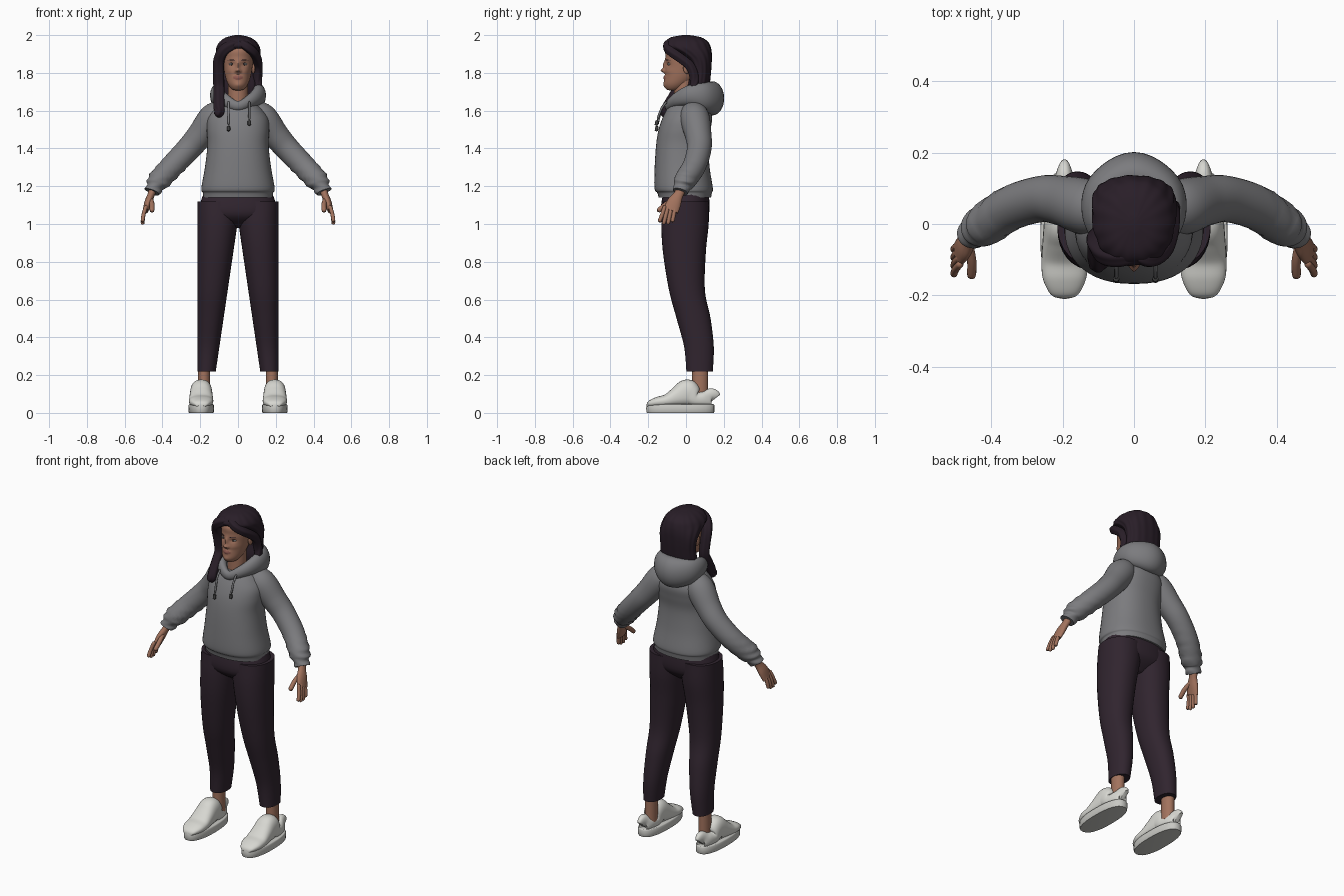
import bpy
import bmesh
import math
from mathutils import Vector

if "Cube" in bpy.data.objects:
    bpy.data.objects.remove(bpy.data.objects["Cube"], do_unlink=True)


def material(name, red, green, blue):
    mat = bpy.data.materials.new(name)
    mat.use_nodes = True
    mat.diffuse_color = (red, green, blue, 1)
    shader = mat.node_tree.nodes["Principled BSDF"]
    shader.inputs["Base Color"].default_value = mat.diffuse_color
    shader.inputs["Roughness"].default_value = 0.8
    return mat


FLEECE = material("grey fleece", 0.2, 0.2, 0.21)
CLOTH = material("dark plum cloth", 0.03, 0.018, 0.028)
HAIR = material("dark hair", 0.022, 0.013, 0.021)
SKIN = material("skin", 0.36, 0.17, 0.11)
LIPS = material("lips", 0.27, 0.1, 0.08)
LEATHER = material("white leather", 0.68, 0.68, 0.64)
RUBBER = material("pale rubber", 0.58, 0.58, 0.55)
EYE_WHITE = material("eye white", 0.4, 0.4, 0.4)
METAL = material("dark metal", 0.05, 0.05, 0.05)

X_AXIS, Y_AXIS, Z_AXIS = Vector((1, 0, 0)), Vector((0, 1, 0)), Vector((0, 0, 1))


def spline(keys, steps, closed):
    """Smooth curve through every key, working on all key values at once."""
    count, rows = len(keys), []
    for i in range(count if closed else count - 1):
        around = [i + offset for offset in (-1, 0, 1, 2)]
        if closed:
            points = [keys[k % count] for k in around]
        else:
            points = [keys[min(max(k, 0), count - 1)] for k in around]
        for step in range(steps):
            t = step / steps
            rows.append([b + t / 2 * (c - a + t * (2 * a - 5 * b + 4 * c - d + t * (3 * (b - c) + d - a)))
                         for a, b, c, d in zip(*points)])
    if not closed:
        rows.append(list(keys[-1]))
    return rows


def finish(name, bm, mat, mirrored):
    bmesh.ops.recalc_face_normals(bm, faces=bm.faces)
    mesh = bpy.data.meshes.new(name)
    bm.to_mesh(mesh)
    bm.free()
    mesh.materials.append(mat)
    obj = bpy.data.objects.new(name, mesh)
    bpy.context.collection.objects.link(obj)
    if mirrored:
        obj.modifiers.new("Mirror", "MIRROR").use_mirror_merge = False
    return obj


def signed_power(value, exponent):
    return math.copysign(abs(value) ** exponent, value)


def loft(name, keys, mat, up=None, sides=32, steps=6, power=2, closed=False,
         mirrored=False, ridges=0, depth=0, blunt=0):
    """Skin rings (x, y, z, radius, radius); level rings, or square to the path if up is given."""
    rows, bm, rings = spline(keys, steps, closed), bmesh.new(), []
    centres = [Vector(row[:3]) for row in rows]
    last = len(rows) - 1
    for i, row in enumerate(rows):
        u, v = X_AXIS, Y_AXIS
        if up is not None:
            after = centres[(i + 1) % len(rows) if closed else min(i + 1, last)]
            before = centres[i - 1 if closed else max(i - 1, 0)]
            tangent = (after - before).normalized()
            v = (up - tangent * up.dot(tangent)).normalized()
            u = v.cross(tangent)
        dome = math.sqrt(1 - abs(2 * i / last - 1) ** blunt) if blunt else 1
        ring = []
        for k in range(sides):
            angle = math.tau * k / sides
            swell = max(dome, 0.02) * (1 + depth * math.sin(ridges * angle + i / 16))
            across = signed_power(math.cos(angle), 2 / power) * row[3] * swell
            along = signed_power(math.sin(angle), 2 / power) * row[-1] * swell
            ring.append(bm.verts.new(centres[i] + u * across + v * along))
        rings.append(ring)
    pairs = list(zip(rings, rings[1:])) + ([(rings[-1], rings[0])] if closed else [])
    for low, high in pairs:
        for k in range(sides):
            n = (k + 1) % sides
            bm.faces.new((low[k], low[n], high[n], high[k]))
    if not closed:
        bm.faces.new(rings[0])
        bm.faces.new(rings[-1])
    return finish(name, bm, mat, mirrored)


def strand(name, points, radius, mat, up, **options):
    """Round-ended tube of one thickness."""
    return loft(name, [(*point, radius) for point in points], mat, up, blunt=8, **options)


def ball(name, centre, size, mat):
    bm = bmesh.new()
    bmesh.ops.create_uvsphere(bm, u_segments=20, v_segments=12, radius=1)
    for vert in bm.verts:
        vert.co = Vector(c + s * p for c, s, p in zip(centre, size, vert.co))
    return finish(name, bm, mat, True)


def level(z, left, right, front, back):
    """Level ring from its extents."""
    return ((left + right) / 2, (front + back) / 2, z, (right - left) / 2, (back - front) / 2)


def centred(rows):
    return [level(z, -half, half, front, back) for z, half, front, back in rows]


# Trousers: seat and two legs whose inner edges spread downwards
loft("trouser_seat", centred([
    (1.17, .18, -.12, .12), (1.05, .2, -.13, .12), (.98, .06, -.05, .05)]), CLOTH, power=2.3)
loft("trouser_legs", [level(z, .15 - .147 * z, .215, front, back) for z, front, back in (
    (1.12, -.12, .12), (1, -.13, .12), (.85, -.122, .105), (.65, -.09, .1),
    (.5, -.05, .13), (.35, -.01, .147), (.22, .002, .142))], CLOTH, power=2.2, mirrored=True)

# Hoodie body with a drawn-in hem
loft("hoodie_body", centred([
    (1.14, .184, -.145, .133), (1.165, .186, -.152, .137), (1.19, .194, -.167, .142),
    (1.3, .175, -.166, .125), (1.42, .162, -.158, .118), (1.5, .166, -.145, .13),
    (1.56, .16, -.125, .138), (1.61, .125, -.1, .125), (1.645, .085, -.075, .1)]),
    FLEECE, sides=48, power=2.3)

# Sleeves, gathered above the cuffs
sleeves = loft("sleeves", [
    (.06, .03, 1.61, .05), (.125, .045, 1.565, .078), (.2, .065, 1.47, .07), (.26, .07, 1.4, .065),
    (.345, .045, 1.31, .062), (.42, -.005, 1.23, .058), (.44, -.02, 1.2, .046), (.455, -.03, 1.17, .04)],
    FLEECE, Y_AXIS, mirrored=True)
for vert in sleeves.data.vertices:
    fade = min(max(1.36 - vert.co.z, 0) * 10, 1)
    vert.co.x += .005 * fade * math.sin(vert.co.z * 150 + vert.co.y * 20)

# Hood folded down around the neck
half_hood = [(.07, -.055, 1.655, .028, .035), (.108, .02, 1.68, .036, .055), (.09, .1, 1.675, .046, .075)]
other_half = [(-x, *rest) for x, *rest in reversed(half_hood)]
loft("hood", [(0, -.093, 1.625, .02, .026), *half_hood, (0, .14, 1.665, .062, .09), *other_half],
     FLEECE, Z_AXIS, closed=True)

# Drawstrings with metal ends
for side, x, end in (("right", -.05, 1.52), ("left", .06, 1.55)):
    strand(side + "_drawstring", [(x, -.1, 1.65), (x, -.13, 1.61), (x, -.152, end)],
           .006, FLEECE, Y_AXIS, sides=8)
    strand(side + "_drawstring_end", [(x, -.152, end), (x, -.158, end - .03)],
           .009, METAL, Y_AXIS, sides=8)

# Hands
loft("palms", [
    (.448, -.022, 1.19, .022, .026), (.46, -.04, 1.155, .019, .026), (.475, -.062, 1.115, .02, .038),
    (.49, -.08, 1.07, .015, .04)], SKIN, Y_AXIS, mirrored=True)
for i, finger in enumerate(("index", "middle", "ring", "little")):
    y = -.11 + .018 * i
    strand(finger + "_fingers", [
        (.485, y, 1.1), (.5, y * 1.15, 1.05), (.506, y * 1.3, .99 + .012 * abs(i - 1.5))],
        .0105, SKIN, Y_AXIS, sides=12, mirrored=True)
strand("thumbs", [(.465, -.05, 1.14), (.455, -.105, 1.105), (.456, -.152, 1.065)],
       .013, SKIN, X_AXIS, sides=12, mirrored=True)

# Ankles and shoes
loft("ankles", [(.18, .075, z, .033, .042) for z in (.08, .24)], SKIN, mirrored=True)
loft("shoe_soles", [(.195, -.03, z, .067 - inset, .18 - inset) for z, inset in (
    (0, .005), (.005, 0), (.04, 0), (.046, .005))], RUBBER, steps=2, power=2.4, mirrored=True)


def shoe_ring(y, top):
    """Upper is wide at the toes, narrower at the heel and rounded at both ends."""
    width = (.058 - .07 * y) * math.sqrt(1 - ((y + .03) / .18) ** 4)
    return (.195, y, top / 2 + .015, width, top / 2 - .015)


loft("shoe_uppers", [shoe_ring(y, top) for y, top in (
    (-.205, .04), (-.19, .065), (-.15, .085), (-.1, .1), (-.045, .14), (0, .175), (.02, .165),
    (.05, .115), (.1, .115), (.135, .13), (.147, .11))], LEATHER, Z_AXIS, power=2.4, mirrored=True)

# Neck and head
loft("neck", [(0, -.01, z, .053) for z in (1.6, 1.77)], SKIN)
head = loft("head", centred([
    (1.708, .015, -.09, -.05), (1.715, .034, -.106, -.02), (1.74, .053, -.117, .02),
    (1.78, .067, -.114, .06), (1.83, .076, -.111, .09), (1.88, .082, -.109, .105),
    (1.93, .08, -.102, .105), (1.98, .03, -.03, .05)]), SKIN, sides=96, steps=8)
# Each feature: x, z, push forward, width, height
features = [(0, 1.812, .021, .011, .01), (0, 1.84, .012, .009, .022), (0, 1.775, .006, .018, .008),
            (0, 1.735, .004, .018, .012), (0, 1.792, -.003, .03, .006)]
for sign in (-1, 1):
    features += [(sign * .034, 1.846, -.009, .016, .011), (sign * .013, 1.808, .007, .006, .006),
                 (sign * .045, 1.81, .004, .018, .014)]
for vert in head.data.vertices:
    x, y, z = vert.co
    if y < -.02:
        vert.co.y -= sum(push * math.exp(-((x - middle) / width) ** 2 - ((z - level_z) / height) ** 2)
                         for middle, level_z, push, width, height in features)
head.data.materials.append(LIPS)
for face in head.data.polygons:
    x, y, z = face.center
    if y < -.05 and (x / .026) ** 2 + ((z - 1.775) / .01) ** 2 < 1:
        face.material_index = 1

# Eyes, lids, brows and ears
ball("eyes", (.034, -.087, 1.846), (.015, .009, .0065), EYE_WHITE)
ball("irises", (.034, -.0935, 1.846), (.006, .004, .006), METAL)
for name, z, half, sink in (("upper_lids", 1.853, .016, .005), ("eyebrows", 1.869, .024, -.001)):
    arc = []
    for step in (-1, 0, 1):
        x = .036 + half * step
        arc.append((x, sink - .107 * math.sqrt(1 - (x / .08) ** 2), z - .004 * abs(step)))
    strand(name, arc, .003, HAIR, Z_AXIS, sides=8, mirrored=True)
ball("ears", (.081, .005, 1.825), (.01, .02, .03), SKIN)

# Hair: back mass, then locks sweeping down from the parting
loft("hair_cap", centred([
    (1.65, .08, .01, .1), (1.72, .11, .005, .122), (1.8, .11, .02, .132), (1.86, .115, .005, .136),
    (1.9, .118, -.045, .136), (1.935, .114, -.112, .13), (1.965, .096, -.108, .115),
    (1.988, .063, -.08, .08), (2, .015, -.02, .02)]), HAIR, sides=96, power=2.2, ridges=15, depth=.015)
strand("left_fringe", [
    (.005, -.085, 1.965), (.045, -.098, 1.94), (.082, -.075, 1.91), (.1, -.025, 1.875),
    (.104, .025, 1.83), (.104, .045, 1.76), (.114, .03, 1.69)],
    .024, HAIR, Vector((.5, .3, 1)), ridges=5, depth=.06)
strand("right_fringe", [
    (.02, -.08, 1.96), (-.035, -.092, 1.945), (-.078, -.085, 1.915), (-.1, -.06, 1.865),
    (-.102, -.042, 1.8), (-.1, -.035, 1.73), (-.1, -.06, 1.68), (-.1, -.09, 1.63),
    (-.1, -.108, 1.595), (-.118, -.113, 1.572)],
    .029, HAIR, Vector((.1, 1, .3)), ridges=5, depth=.07)

# Smooth shading with crisp edges
bpy.ops.object.select_all(action="DESELECT")
for obj in bpy.context.collection.objects:
    if obj.type == "MESH":
        obj.select_set(True)
        bpy.context.view_layer.objects.active = obj
bpy.ops.object.shade_smooth_by_angle(angle=math.radians(50))
